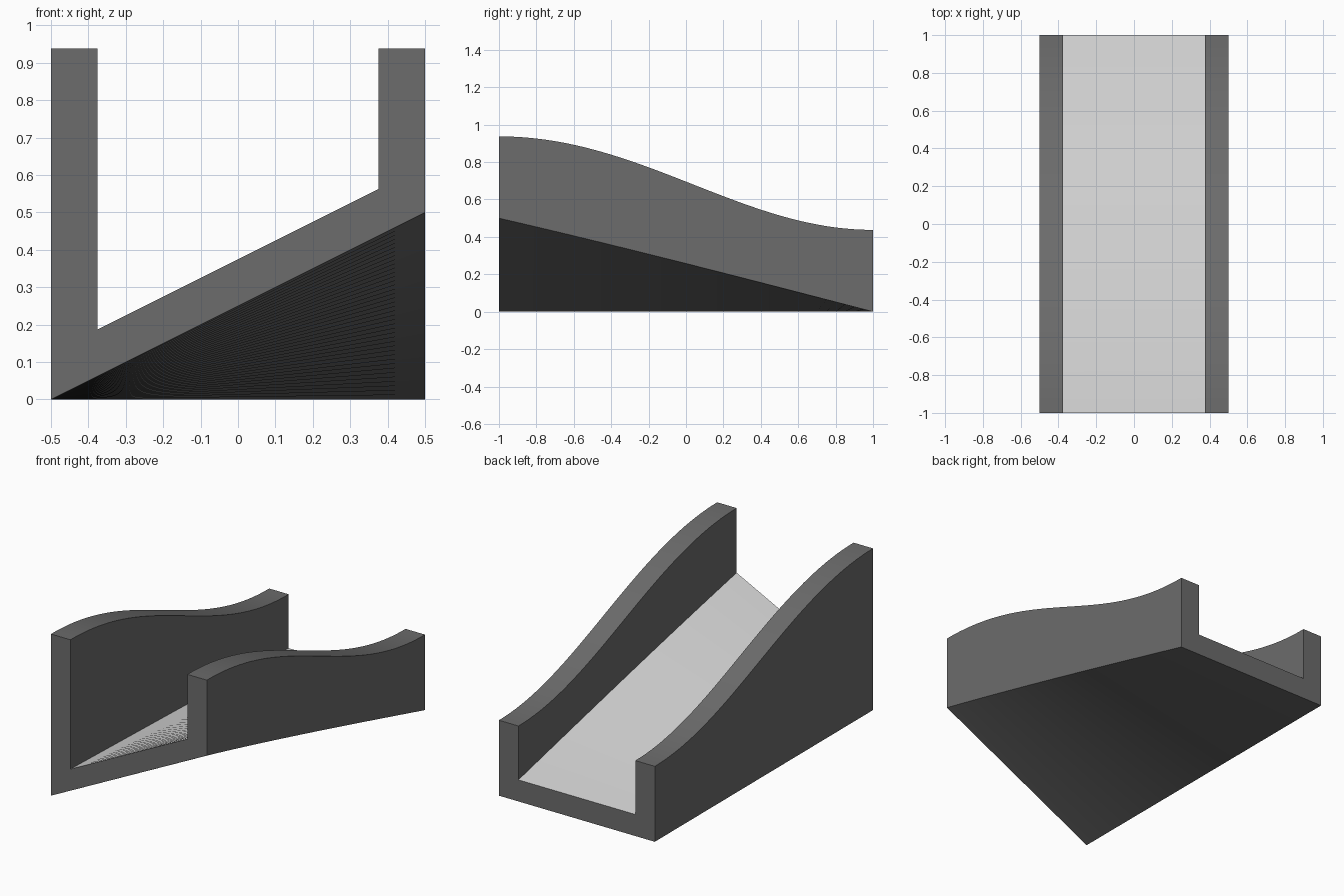
import bpy
import bmesh
from math import sin, cos, pi, radians

cube = bpy.data.objects.get("Cube")
if cube:
    bpy.data.objects.remove(cube, do_unlink=True)

HALF_WIDTH, INNER, THICK, STEPS = 0.5, 0.375, 0.125, 40
TWIST = radians(28)


def make_material(name, value):
    mat = bpy.data.materials.new(name)
    mat.use_nodes = True
    colour = (value, value, value, 1)
    mat.diffuse_color = colour
    mat.node_tree.nodes["Principled BSDF"].inputs["Base Color"].default_value = colour
    return mat


def section(y):
    """U-shaped channel outline whose floor banks up towards the front."""
    t = (1 - y) / 2
    rise = 0.5 * sin(TWIST * t) / sin(TWIST)
    top = 0.4375 + 0.25 * (1 - cos(pi * t)) + 0.008 * sin(pi * t) ** 2

    def base(x):
        return rise * (x + HALF_WIDTH)

    w, i = HALF_WIDTH, INNER
    return [(-w, base(-w)), (w, base(w)), (w, top), (i, top),
            (i, base(i) + THICK), (-i, base(-i) + THICK), (-i, top), (-w, top)]


# Loft the outline along the length
bm = bmesh.new()
rings = []
for s in range(STEPS + 1):
    y = -1 + 2 * s / STEPS
    rings.append([bm.verts.new((x, y, z)) for x, z in section(y)])

FLOOR_SIDE = 4
for a, b in zip(rings, rings[1:]):
    for k in range(len(a)):
        n = (k + 1) % len(a)
        face = bm.faces.new((a[k], a[n], b[n], b[k]))
        face.material_index = int(k == FLOOR_SIDE)

# Close both ends
bm.faces.new(rings[0])
bm.faces.new(rings[-1][::-1])
bmesh.ops.recalc_face_normals(bm, faces=bm.faces)

mesh = bpy.data.meshes.new("banked_channel")
bm.to_mesh(mesh)
bm.free()
mesh.materials.append(make_material("dark grey", 0.15))
mesh.materials.append(make_material("light grey", 0.68))

channel = bpy.data.objects.new("banked_channel", mesh)
bpy.context.collection.objects.link(channel)
bpy.ops.object.select_all(action="DESELECT")
channel.select_set(True)
bpy.context.view_layer.objects.active = channel
bpy.ops.object.shade_smooth_by_angle(angle=radians(30))
